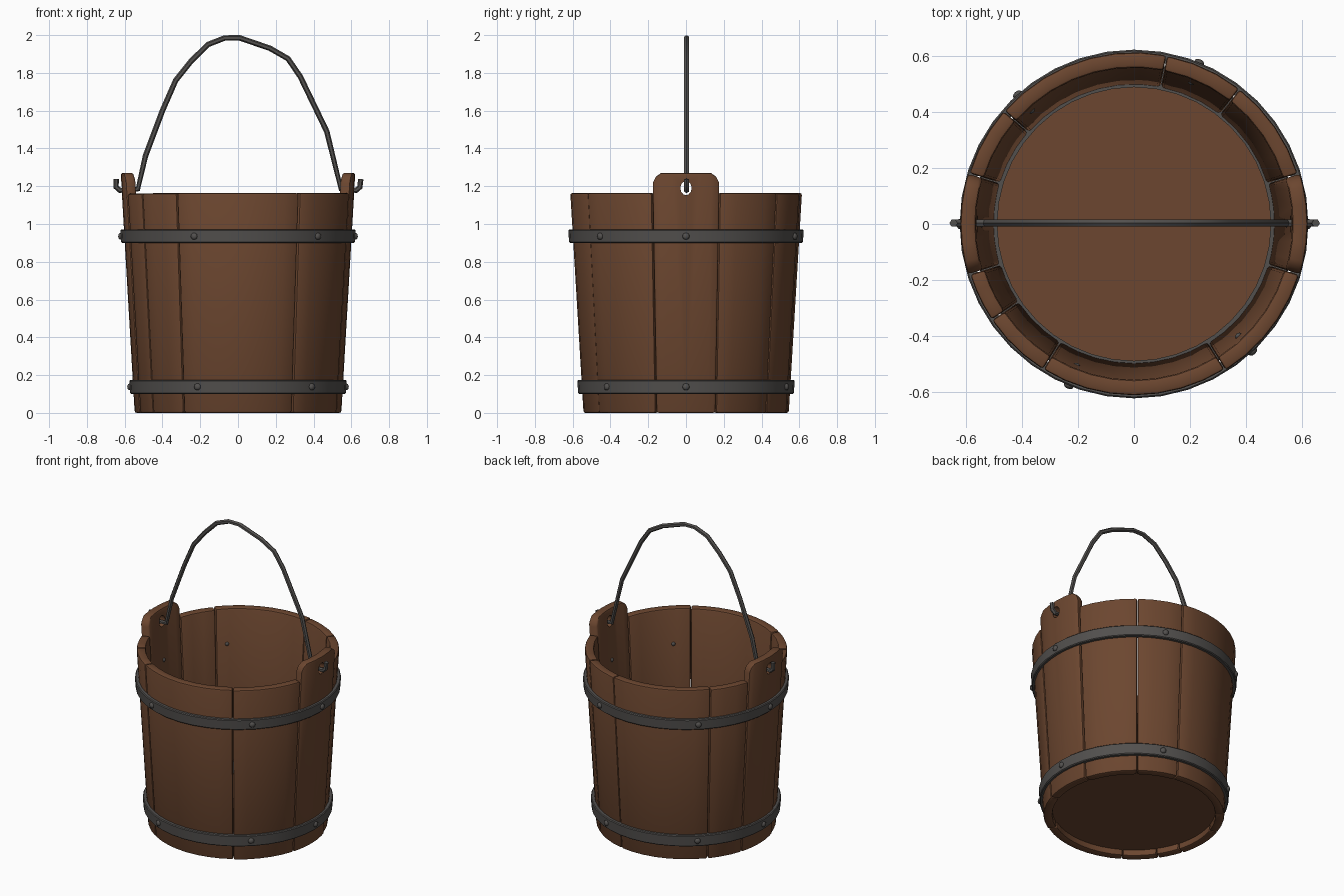
import bpy, bmesh, math, random
from mathutils import Vector

random.seed(4)
if "Cube" in bpy.data.objects:
    bpy.data.objects.remove(bpy.data.objects["Cube"])

HEIGHT = 1.165
WALL = 0.055


def material(name, color, rough):
    m = bpy.data.materials.new(name)
    m.use_nodes = True
    m.diffuse_color = (*color, 1)
    node = m.node_tree.nodes["Principled BSDF"]
    node.inputs["Base Color"].default_value = (*color, 1)
    node.inputs["Roughness"].default_value = rough
    return m


wood = material("brown_wood", (0.15, 0.062, 0.029), 0.8)
iron = material("dark_iron", (0.085, 0.08, 0.076), 0.6)


def outer_radius(z):
    return 0.545 + 0.07 * min(z / HEIGHT, 1.06)


def polar(r, degrees, z):
    a = math.radians(degrees)
    return Vector((r * math.cos(a), r * math.sin(a), z))


def finish(bm, name, mat):
    bmesh.ops.recalc_face_normals(bm, faces=bm.faces)
    mesh = bpy.data.meshes.new(name)
    bm.to_mesh(mesh)
    bm.free()
    mesh.materials.append(mat)
    obj = bpy.data.objects.new(name, mesh)
    bpy.context.collection.objects.link(obj)
    return obj


def activate(obj):
    bpy.ops.object.select_all(action='DESELECT')
    obj.select_set(True)
    bpy.context.view_layer.objects.active = obj


def smooth(obj):
    activate(obj)
    bpy.ops.object.shade_smooth_by_angle(angle=math.radians(40))


def apply(obj, mod):
    activate(obj)
    bpy.ops.object.modifier_apply(modifier=mod.name)


def stave(name, columns, shift=0.0):
    """Curved plank lofted from (angle, top height) columns."""
    bm = bmesh.new()
    rings = []
    for angle, top in columns:
        ro, rt = outer_radius(0) + shift, outer_radius(top) + shift
        rings.append([bm.verts.new(polar(r, angle, z)) for r, z in (
            (ro, 0), (rt, top), (rt - WALL, top), (ro - WALL, 0))])
    for a, b in zip(rings, rings[1:]):
        for i in range(4):
            j = (i + 1) % 4
            bm.faces.new((a[i], a[j], b[j], b[i]))
    bm.faces.new(rings[0])
    bm.faces.new(rings[-1])
    obj = finish(bm, name, wood)
    mod = obj.modifiers.new("soft_edges", 'BEVEL')
    mod.width = 0.011
    mod.segments = 2
    mod.limit_method = 'ANGLE'
    mod.angle_limit = math.radians(50)
    apply(obj, mod)
    return obj


def ring(name, section, mat, steps=40):
    """Closed (radius, z) section revolved about the z axis."""
    bm = bmesh.new()
    loops = [[bm.verts.new(polar(r, 360 * k / steps, z)) for r, z in section]
             for k in range(steps)]
    n = len(section)
    for k in range(steps):
        a, b = loops[k], loops[(k + 1) % steps]
        for i in range(n):
            j = (i + 1) % n
            bm.faces.new((a[i], a[j], b[j], b[i]))
    obj = finish(bm, name, mat)
    smooth(obj)
    return obj


# Wall staves of uneven width between the two eared staves
SEAM = 0.15
for side, seams in (("back", (17, 52, 79, 139, 163)), ("front", (197, 214, 238, 302, 343))):
    for i, (a, b) in enumerate(zip(seams, seams[1:])):
        a, b = a + SEAM, b - SEAM
        n = max(3, round((b - a) / 8))
        top = HEIGHT - random.uniform(0, 0.006)
        cols = [(a + (b - a) * k / n, top) for k in range(n + 1)]
        smooth(stave(f"{side}_stave_{i + 1}", cols, random.uniform(-0.003, 0.003)))

# Taller staves with chamfered ears and a hole for the handle
half_ear = [(16.8, 1.215), (15.2, 1.25), (12.5, 1.27), (6.5, 1.27)]
for name, turn in (("left_ear_stave", 0), ("right_ear_stave", 180)):
    cols = [(turn - a, z) for a, z in half_ear] + [(turn, 1.27)]
    cols += [(turn + a, z) for a, z in reversed(half_ear)]
    ear = stave(name, cols, 0.002)
    bpy.ops.mesh.primitive_cylinder_add(
        vertices=12, radius=0.03, depth=0.3, location=polar(0.59, turn, 1.19),
        rotation=(0, math.pi / 2, 0))
    cutter = bpy.context.object
    cutter.scale.x = 1.25
    cutter.hide_render = True
    mod = ear.modifiers.new("handle_hole", 'BOOLEAN')
    mod.operation = 'DIFFERENCE'
    mod.solver = 'EXACT'
    mod.object = cutter
    apply(ear, mod)
    bpy.data.objects.remove(cutter)
    smooth(ear)

# Round bottom board set into the staves
bpy.ops.mesh.primitive_cylinder_add(vertices=40, radius=0.505, depth=0.05, location=(0, 0, 0.065))
floor = bpy.context.object
floor.name = "bottom_board"
floor.data.materials.append(wood)
smooth(floor)


# Iron hoops and their rivets
def hoop(name, z0, z1, inner):
    c = 0.005
    r0, r1 = outer_radius(z0) + 0.02, outer_radius(z1) + 0.02
    ring(name, [(inner, z0), (r0 - c, z0), (r0, z0 + c),
                (r1, z1 - c), (r1 - c, z1), (inner, z1)], iron)


def rivet(name, loc, angle, radius):
    bpy.ops.mesh.primitive_uv_sphere_add(
        segments=10, ring_count=6, radius=radius, location=loc,
        rotation=(0, math.pi / 2, math.radians(angle)))
    obj = bpy.context.object
    obj.name = name
    obj.scale.z = 0.7
    obj.data.materials.append(iron)
    bpy.ops.object.shade_smooth()


hoop("upper_hoop", 0.9, 0.97, 0.585)
hoop("lower_hoop", 0.1, 0.175, 0.489)
for level, z in (("upper", 0.935), ("lower", 0.138)):
    for i, angle in enumerate((0, 68, 132, 180, 248, 313)):
        r = outer_radius(z)
        rivet(f"{level}_rivet_{i + 1}", polar(r + 0.02, angle, z), angle, 0.019)
        rivet(f"{level}_rivet_tip_{i + 1}", polar(r - WALL, angle, z), angle, 0.013)

# Bent wire handle hooked through both ears
path = [(-0.645, 1.238), (-0.645, 1.195), (-0.625, 1.178), (-0.53, 1.185), (-0.49, 1.36),
        (-0.4, 1.6), (-0.33, 1.76), (-0.25, 1.86), (-0.16, 1.95), (-0.07, 1.985),
        (0.01, 1.985), (0.17, 1.93), (0.265, 1.875), (0.33, 1.78), (0.47, 1.49),
        (0.545, 1.185), (0.625, 1.178), (0.645, 1.195), (0.65, 1.238)]
curve = bpy.data.curves.new("wire_handle", 'CURVE')
curve.dimensions = '3D'
curve.bevel_depth = 0.0145
curve.bevel_resolution = 1
curve.use_fill_caps = True
spline = curve.splines.new('POLY')
spline.points.add(len(path) - 1)
for point, (x, z) in zip(spline.points, path):
    point.co = (x, 0.003, z, 1)
handle = bpy.data.objects.new("wire_handle", curve)
bpy.context.collection.objects.link(handle)
curve.materials.append(iron)
activate(handle)
bpy.ops.object.convert(target='MESH')
smooth(bpy.context.object)
